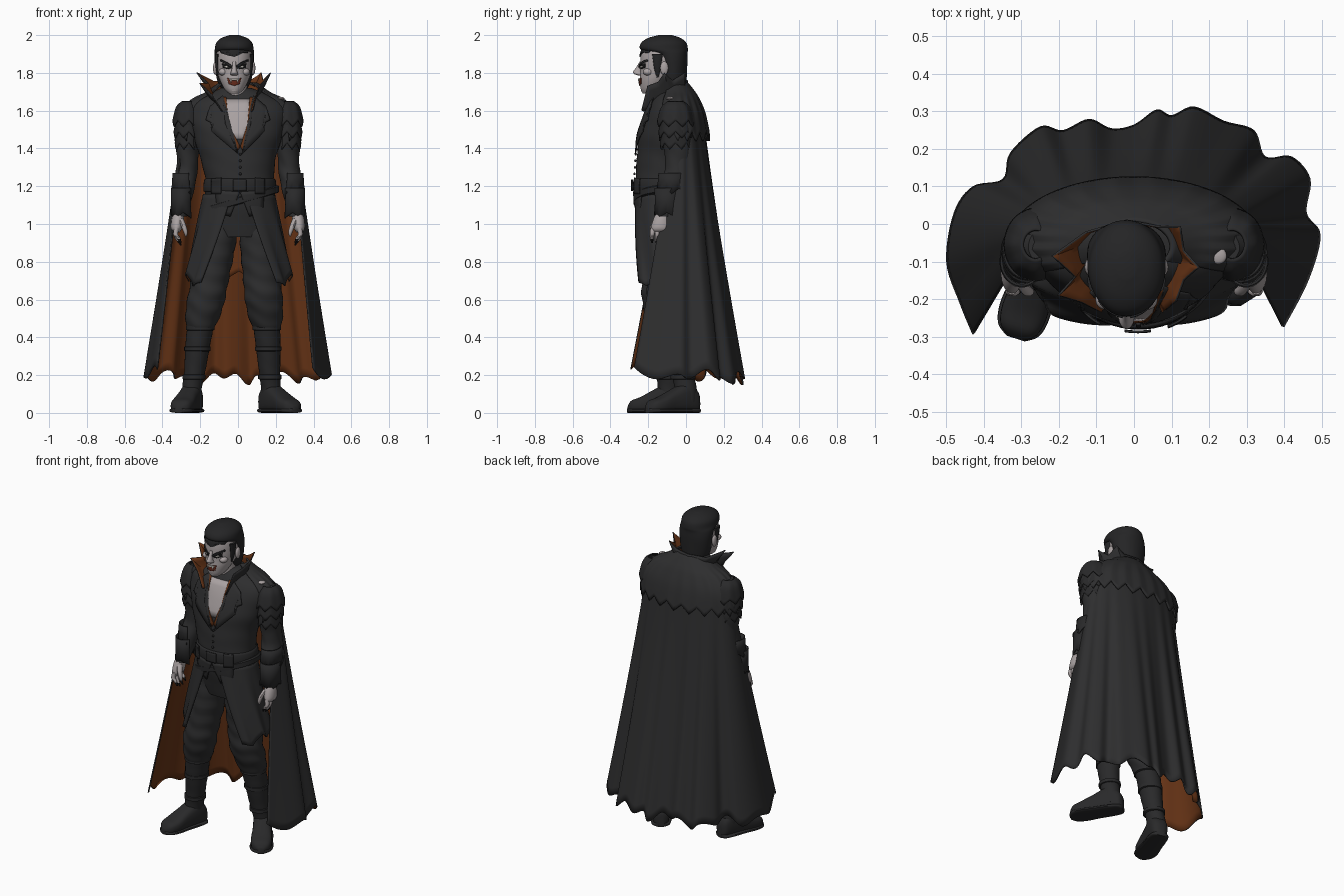
import bpy, bmesh, math
from mathutils import Vector
from mathutils.bvhtree import BVHTree

if "Cube" in bpy.data.objects:
    bpy.data.objects.remove(bpy.data.objects["Cube"])
sin, cos, pi, rad = math.sin, math.cos, math.pi, math.radians

def mat(name, *c):
    m = bpy.data.materials.new(name)
    m.diffuse_color = (*c, 1)
    m.use_nodes = True
    m.node_tree.nodes["Principled BSDF"].inputs["Base Color"].default_value = m.diffuse_color
    return m
CLOTH = mat("charcoal cloth", .027, .027, .028)
LEATHER = mat("dark leather", .022, .022, .023)
HAIR = mat("black hair", .018, .018, .019)
LINING = mat("rust lining", .135, .034, .008)
SKIN = mat("pale skin", .40, .36, .36)
DARK = mat("near black", .008, .008, .008)
RED = mat("mouth red", .14, .025, .012)
TEETH = mat("teeth white", .6, .57, .52)

def spline(P, k):
    """Smooth curve through points of any dimension."""
    out = []
    for i in range(len(P) - 1):
        a, b, c, d = P[max(i-1, 0)], P[i], P[i+1], P[min(i+2, len(P)-1)]
        for j in range(k):
            t = j / k
            out.append([.5*(2*q + (r-p)*t + (2*p-5*q+4*r-s)*t*t + (3*q-p-3*r+s)*t**3)
                        for p, q, r, s in zip(a, b, c, d)])
    return out + [list(P[-1])]

def make(name, rows, mats, closed=False, thick=0):
    """Grid of points to mesh: closed tube with caps, or a two-sided sheet."""
    bm = bmesh.new()
    V = [[bm.verts.new(p) for p in r] for r in rows]
    n = len(rows[0])
    for r in range(len(rows) - 1):
        for c in range(n if closed else n - 1):
            d = (c + 1) % n
            bm.faces.new((V[r][c], V[r][d], V[r+1][d], V[r+1][c]))
    if closed:
        bm.faces.new(V[0]); bm.faces.new(V[-1])
        bmesh.ops.recalc_face_normals(bm, faces=bm.faces)
    me = bpy.data.meshes.new(name)
    bm.to_mesh(me); bm.free()
    for m in mats: me.materials.append(m)
    ob = bpy.data.objects.new(name, me)
    bpy.context.collection.objects.link(ob)
    if thick:
        s = ob.modifiers.new("thickness", 'SOLIDIFY')
        s.thickness, s.offset, s.material_offset = thick, -1, len(mats) - 1
    return ob

def loft(name, secs, m, n=32, k=4, wr=0, fr=60):
    """Stacked ellipses (cx, cy, z, rx, ry), optionally with cloth wrinkles."""
    rows = []
    for x, y, z, rx, ry in spline(secs, k):
        row = []
        for i in range(n):
            a = 2*pi*i/n
            f = 1 + wr*sin(z*fr + 2*a + sin(3*a))
            row.append((x + rx*f*cos(a), y + ry*f*sin(a), z))
        rows.append(row)
    return make(name, rows, [m], True)

def bvh(ob):
    bpy.context.view_layer.update()
    return BVHTree.FromObject(ob, bpy.context.evaluated_depsgraph_get())

def plate(name, pts, m, tree, off=.003, cuts=5):
    """Flat outline (x, z) laid from the front onto a surface."""
    bm = bmesh.new()
    f = bm.faces.new([bm.verts.new((x, -1, z)) for x, z in pts])
    bmesh.ops.triangulate(bm, faces=[f])
    bmesh.ops.subdivide_edges(bm, edges=bm.edges[:], cuts=cuts, use_grid_fill=True)
    for v in bm.verts:
        hit = tree.ray_cast(v.co, Vector((0, 1, 0)))[0] or tree.find_nearest(Vector((v.co.x, -.2, v.co.z)))[0]
        v.co.y = hit.y - off
    me = bpy.data.meshes.new(name)
    bm.to_mesh(me); bm.free()
    me.materials.append(m)
    ob = bpy.data.objects.new(name, me)
    bpy.context.collection.objects.link(ob)
    s = ob.modifiers.new("thickness", 'SOLIDIFY')
    s.thickness, s.offset = .006, 0

def ball(name, loc, size, m):
    x, y, z = loc
    k = [-1, -.92, -.7, -.38, 0, .38, .7, .92, 1]
    return loft(name, [(x, y, z + size[2]*t, size[0]*max(.03, math.sqrt(1-t*t)),
                        size[1]*max(.03, math.sqrt(1-t*t))) for t in k], m, 16, 1)

def tri(t): return abs((t % 1)*2 - 1)   # zigzag 0..1

# Torso, neck and waist belts
torso = loft("jacket_torso", [(.01, -.11, .93, .18, .11), (.01, -.12, 1.1, .19, .14), (.01, -.125, 1.22, .18, .142),
    (0, -.115, 1.35, .2, .145), (0, -.1, 1.48, .24, .147), (0, -.08, 1.58, .26, .135), (0, -.075, 1.64, .24, .115),
    (0, -.07, 1.69, .15, .09), (-.01, -.07, 1.72, .08, .07)], CLOTH, 48, 6, .008, 50)
loft("neck", [(-.01, -.09, 1.6, .075, .075), (-.01, -.1, 1.68, .062, .065), (-.02, -.12, 1.78, .062, .065)], SKIN)
loft("waist_belt", [(.01, -.124, 1.17, .187, .15), (.01, -.124, 1.18, .194, .156), (.01, -.124, 1.23, .19, .155), (.01, -.124, 1.24, .182, .148)], LEATHER, 48, 2)
make("slanted_belt", [[(.01 + (.2+b)*cos(a), -.12 + (.15+b)*sin(a), z + .06*cos(a)) for a in [2*pi*i/48 for i in range(48)]]
    for z, b in [(1.145, 0), (1.14, .008), (1.11, .008), (1.105, 0)]], [LEATHER], True)
T = bvh(torso)
plate("bare_chest", [(-.07, 1.66), (-.05, 1.54), (-.02, 1.45), (.035, 1.45), (.055, 1.54), (.06, 1.66)], SKIN, T)
for s in (-1, 1):
    plate("rust_trim", [(s*.062, 1.67), (s*.082, 1.67), (s*.068, 1.53), (.012 + s*.012, 1.39), (.012, 1.41), (s*.05, 1.53)], LINING, T, .006)
    plate("lapel", [(s*.08, 1.68), (s*.15, 1.62), (s*.17, 1.55), (s*.13, 1.53), (s*.14, 1.49), (.012 + s*.01, 1.37), (s*.068, 1.53)], CLOTH, T, .011)
    plate("vest_hem", [(.01, 1.17), (.01 + s*.13, 1.18), (.01 + s*.12, 1.06), (.01 + s*.05, 1.04)], CLOTH, T, .012)
    plate("hip_pouch", [(s*.09, 1.245), (s*.14, 1.24), (s*.14, 1.16), (s*.09, 1.16)], LEATHER, T, .022)
plate("belt_buckle", [(-.025, 1.235), (.045, 1.235), (.045, 1.175), (-.025, 1.175)], LEATHER, T, .02)
for i in range(4):
    ball("vest_button", (.012, -.266 - .002*i, 1.37 - .035*i), (.007, .006, .007), LEATHER)

# Head
CX = -.02
head = loft("head", [(CX, -.2, 1.692, .028, .03), (CX, -.18, 1.715, .052, .06), (CX, -.155, 1.76, .075, .09), (CX, -.13, 1.80, .088, .113),
    (CX, -.125, 1.85, .094, .117), (CX, -.12, 1.90, .094, .118), (CX, -.115, 1.94, .085, .105), (CX, -.11, 1.975, .05, .06)], SKIN, 40)
hair = loft("hair", [(CX, -.05, 1.70, .06, .045), (CX, -.07, 1.76, .09, .072), (CX, -.07, 1.85, .102, .078), (CX, -.085, 1.90, .105, .093),
    (CX, -.115, 1.925, .104, .125), (CX, -.118, 1.96, .096, .118), (CX, -.115, 1.985, .068, .085), (CX, -.11, 2.0, .025, .035)], HAIR, 48, 5, .012, 25)
loft("nose", [(CX, -.238, 1.785, .012, .012), (CX, -.248, 1.793, .021, .024), (CX, -.255, 1.805, .017, .025),
    (CX, -.245, 1.83, .011, .018), (CX, -.235, 1.86, .009, .01)], SKIN, 16)
H = bvh(head)
plate("widows_peak", [(CX-.08, 1.925), (CX+.08, 1.925), (CX+.07, 1.905), (CX+.03, 1.91), (CX, 1.885), (CX-.03, 1.91), (CX-.07, 1.905)], HAIR, H, .004)
plate("open_mouth", [(CX-.036, 1.772), (CX, 1.768), (CX+.036, 1.772), (CX+.028, 1.742), (CX, 1.732), (CX-.028, 1.742)], RED, H)
plate("upper_teeth", [(CX-.028, 1.77), (CX+.028, 1.77), (CX+.024, 1.761), (CX-.024, 1.761)], TEETH, H, .006)
for s in (-1, 1):
    X = lambda x: CX + s*x
    plate("eye_socket", [(X(.014), 1.825), (X(.03), 1.843), (X(.062), 1.85), (X(.06), 1.828), (X(.035), 1.82)], DARK, H, .002)
    plate("eye", [(X(.028), 1.829), (X(.04), 1.838), (X(.052), 1.836), (X(.042), 1.827)], TEETH, H, .005, 2)
    plate("eyebrow", [(X(.01), 1.838), (X(.035), 1.855), (X(.072), 1.872), (X(.074), 1.862), (X(.04), 1.845), (X(.012), 1.828)], HAIR, H, .006)
    plate("fang", [(X(.012), 1.765), (X(.022), 1.765), (X(.017), 1.745)], TEETH, H, .007, 2)
    ball("cheekbone", (X(.058), -.2, 1.805), (.025, .028, .02), SKIN)
    ball("ear", (X(.1), -.115, 1.825), (.012, .022, .036), SKIN)
    loft("sideburn", [(X(.07), -.15, 1.775, .014, .008), (X(.085), -.15, 1.82, .012, .018), (X(.09), -.15, 1.9, .014, .03)], HAIR, 12)
ball("chin", (CX, -.215, 1.71), (.028, .024, .018), SKIN)

# Spiked collar: dark outside, rust inside
top = [(-.09, -.235, 1.60), (-.14, -.21, 1.68), (-.205, -.19, 1.745), (-.16, -.14, 1.745), (-.22, -.085, 1.80), (-.13, -.02, 1.755), (-.02, .012, 1.76),
       (.07, -.005, 1.765), (.125, -.005, 1.80), (.135, -.07, 1.76), (.175, -.115, 1.80), (.135, -.15, 1.75), (.115, -.205, 1.73), (.08, -.235, 1.60)]
rim = []
for a, b in zip(top, top[1:]):
    rim += [Vector(a).lerp(Vector(b), j/4) for j in range(4)]
rim.append(Vector(top[-1]))
rows = []
for v in range(7):
    t, row = v/6, []
    for i, p in enumerate(rim):
        a = rad(235 - 290*i/(len(rim)-1))
        base = Vector((-.01 + .095*cos(a), -.08 + .085*sin(a), 1.635 + .03*sin(a)))
        q = p.lerp(base, t); q.z -= .03*sin(pi*t)*.5
        row.append(q)
    rows.append(row)
make("collar", rows, [CLOTH, LINING], thick=.006)

# Cape: hem outline seen from above, gathered towards the shoulders
hem = [(-.43, -.295), (-.465, -.21), (-.5, -.1), (-.48, .03), (-.43, .1), (-.35, .12), (-.33, .19), (-.25, .26), (-.19, .25), (-.12, .28), (-.06, .255),
       (0, .265), (.06, .305), (.1, .29), (.16, .313), (.24, .275), (.32, .25), (.35, .18), (.42, .18), (.47, .12), (.46, .03), (.497, -.03), (.465, -.15), (.40, -.275)]
hem = spline(hem, 6)
N = len(hem) - 1
rows = []
for v in range(31):
    t, row = v/30, []
    for i, (hx, hy) in enumerate(hem):
        u = i/N
        a = rad(190 - 200*u)
        tx, ty = .29*cos(a), -.03 + .12*max(-.3, sin(a))
        zb = .185 + .02*sin(u*70) + .018*sin(u*31+1) + .03*abs(2*u-1)**3
        s = t**1.1
        row.append((tx + (hx-tx)*s, ty + (hy-ty)*s, 1.6 + (zb-1.6)*t))
    rows.append(row)
make("cape", rows, [CLOTH, LINING], thick=.008)

# Shoulder mantle with jagged edge
prof = spline([(1.75, .10, .07, -.06), (1.70, .17, .10, -.05), (1.66, .25, .125, -.05), (1.59, .315, .15, -.045), (1.49, .335, .172, -.045)], 4)
rows = []
for j, (z, rx, ry, cy) in enumerate(prof):
    t, row = j/(len(prof)-1), []
    for i in range(113):
        a = rad(215 - 250*i/112)
        row.append((rx*cos(a), cy + ry*sin(a), z - .05*t**3*tri(i/8)))
    rows.append(row)
mantle = make("shoulder_mantle", rows, [CLOTH, CLOTH], thick=.01)
hit = bvh(mantle).ray_cast(Vector((.225, -.085, 3)), Vector((0, 0, -1)))[0]
ball("shoulder_stud", hit or (.225, -.085, 1.66), (.022, .022, .008), SKIN)

# Coat skirt, open at the front
rows = []
for v in range(17):
    t, row = v/16, []
    for i in range(97):
        u = i/96
        half = 168 - 34*t
        a = rad(90 + half - 2*half*u)
        zb = .70 - .06*abs(2*u-1)**6 + .05*tri(u*8)
        f = 1 + .03*t*sin(u*60)
        row.append((.005 + (.19+.09*t)*f*cos(a), -.12 + (.15+.04*t)*f*sin(a), 1.16 + (zb-1.16)*t))
    rows.append(row)
make("coat_skirt", rows, [CLOTH, LINING], thick=.008)

def flap(name, s, cx, cy, prof, teeth, depth, span=115):
    """Curved guard wrapped round the outer side of an arm."""
    mid, rows = (0 if s > 0 else 180), []
    for j, (z, r) in enumerate(prof):
        row = []
        for i in range(41):
            a = rad(mid + span - 2*span*i/40)
            row.append((s*cx + r*cos(a), cy + r*1.15*sin(a), z - depth*(j/(len(prof)-1))**2*tri(i*teeth/40)))
        rows.append(row)
    make(name, rows, [LEATHER, LEATHER], thick=.007)

# Arms and hands
for s in (-1, 1):
    loft("sleeve", [(s*.23, -.06, 1.64, .05, .05), (s*.255, -.06, 1.57, .072, .08), (s*.265, -.05, 1.45, .064, .078), (s*.268, -.045, 1.32, .056, .064),
        (s*.278, -.06, 1.24, .058, .066), (s*.295, -.095, 1.13, .05, .056), (s*.31, -.12, 1.04, .04, .044)], CLOTH, 32, 6, .03, 55)
    for i in range(3):
        z, r = 1.65 - .06*i, .006*i
        flap("shoulder_plate", s, .262, -.055, spline([(z, .035 + .03*min(i, 1)), (z-.03, .066), (z-.1, .085 - r)], 4), 5, .035)
    flap("forearm_guard", s, .285, -.075, [(1.27, .062), (1.23, .064), (1.19, .07)], 4, .03)
    flap("cuff", s, .298, -.1, [(1.19, .058), (1.12, .056), (1.06, .06)], 3, .03, 150)
    loft("palm", [(s*.312, -.122, 1.065, .03, .033), (s*.32, -.13, 1.02, .032, .045), (s*.325, -.135, .975, .028, .05), (s*.323, -.135, .955, .012, .035)], SKIN, 20)
    for i in range(4):
        y, d = -.175 + .027*i, .012*abs(i - 1.4)
        f = loft("finger", [(s*.325, y, .98, .013, .014), (s*.33, y - .004, .945, .013, .013), (s*.318, y - .006, .912 + d, .011, .011), (s*.302, y - .004, .882 + d, .004, .004)], SKIN, 10)
        f.data.materials.append(DARK)
        for p in f.data.polygons: p.material_index = int(p.center.z < .903 + d)
    loft("thumb", [(s*.305, -.15, 1.03, .016, .018), (s*.288, -.175, .99, .014, .015), (s*.277, -.18, .955, .011, .011), (s*.276, -.178, .935, .004, .004)], SKIN, 10)

# Legs and boots
def leg(thigh, knee, ankle, toe):
    A, K, B = Vector(thigh), Vector(knee), Vector(ankle)
    P = lambda a, b, t, z, r, q: (*(a.lerp(b, t)), z, r, q)
    loft("trouser_leg", [P(A, K, 0, 1.02, .095, .11), P(A, K, .35, .87, .1, .11), P(A, K, .75, .72, .1, .1), P(A, K, 1, .62, .1, .095),
        P(K, B, .2, .54, .096, .092), P(K, B, .4, .46, .078, .08), P(K, B, .45, .43, .06, .06)], CLOTH, 32, 6, .03, 65)
    loft("boot_shaft", [P(K, B, .4, .47, .07, .072), P(K, B, .6, .36, .066, .072), P(K, B, .8, .22, .056, .06), P(K, B, 1, .12, .052, .058), P(K, B, 1, .04, .05, .055)], LEATHER, 28, 5, .015, 80)
    for t, z, r in [(.43, .45, .076), (.62, .34, .07), (.85, .19, .062)]:
        loft("boot_strap", [P(K, B, t, z - .014, r - .008, r - .004), P(K, B, t, z - .01, r, r + .004), P(K, B, t, z + .01, r, r + .004), P(K, B, t, z + .014, r - .008, r - .004)], LEATHER, 28, 1)
    d = (Vector(toe) - B).normalized()
    n = Vector((-d.y, d.x))
    L = (Vector(toe) - B).length + .075
    shape = spline([(0, .02, .08), (.06, .045, .12), (.25, .054, .16), (.5, .056, .125), (.75, .062, .085), (.92, .05, .066), (1, .018, .035)], 4)
    pw = lambda x: math.copysign(abs(x)**.7, x)
    for name, flat in (("boot_foot", 0), ("boot_sole", 1)):
        rows = []
        for t, w, h in shape:
            c = B + d*(t*L - .075)
            w, h = (w + .007, .025) if flat else (w, h)
            rows.append([(*(c + n*w*pw(cos(a))), h*(.5 + .5*pw(sin(a)))) for a in [2*pi*i/24 for i in range(24)]])
        make(name, rows, [LEATHER], True)
leg((-.09, -.11), (-.165, -.14), (-.245, -.09), (-.315, -.305))
leg((.1, -.11), (.135, -.11), (.175, .0), (.305, -.205))

# Smooth shading with sharp edges kept
for o in bpy.context.scene.objects: o.select_set(True)
bpy.context.view_layer.objects.active = torso
bpy.ops.object.shade_smooth_by_angle(angle=rad(40))
